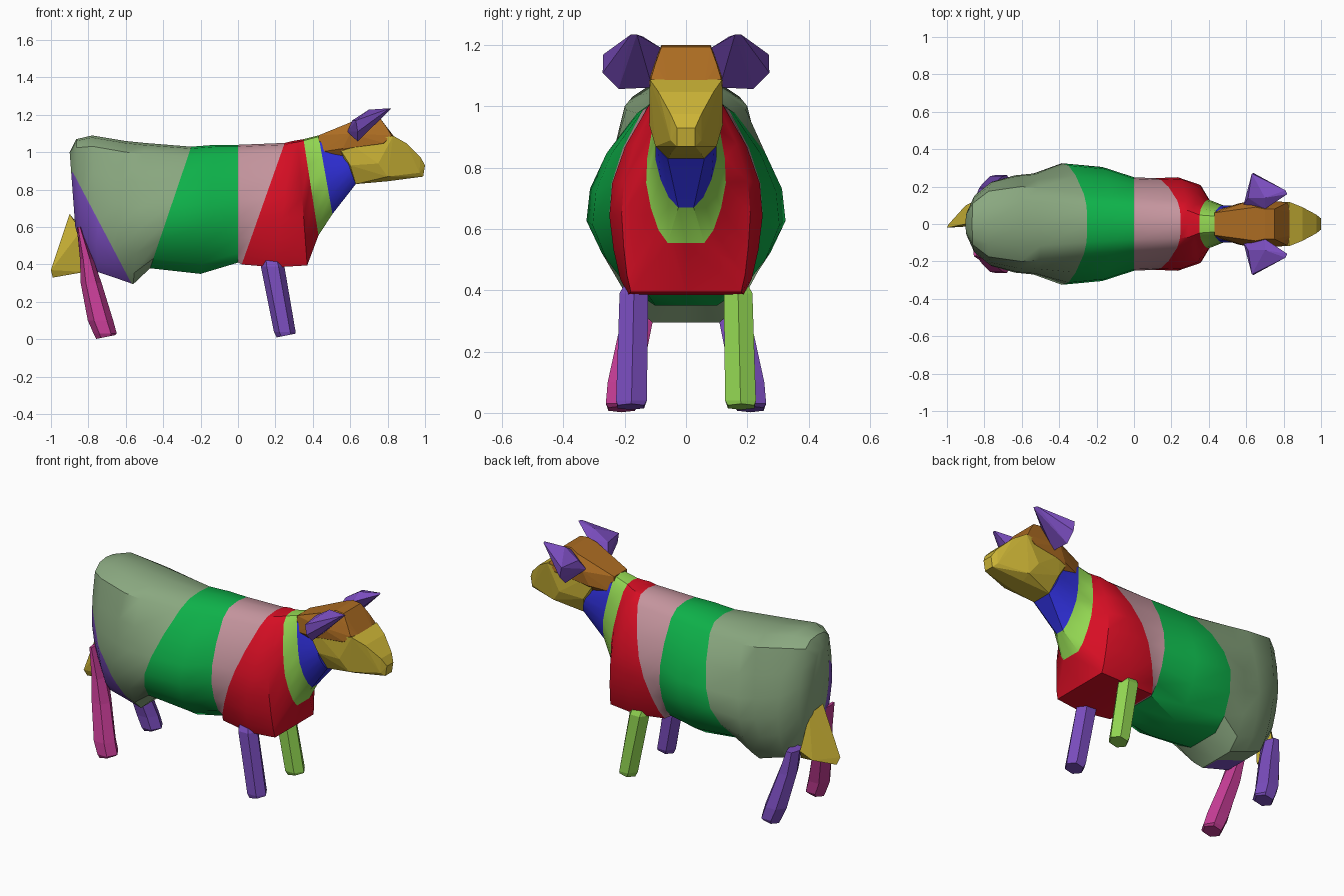
import bpy, bmesh, math
from mathutils import Vector

cube = bpy.data.objects.get("Cube")
if cube:
    bpy.data.objects.remove(cube, do_unlink=True)


def material(name, rgb):
    lin = [((c / 255 + 0.055) / 1.055) ** 2.4 for c in rgb]
    m = bpy.data.materials.new(name)
    m.use_nodes = True
    m.diffuse_color = (*lin, 1)
    m.node_tree.nodes["Principled BSDF"].inputs["Base Color"].default_value = (*lin, 1)
    return m


sage = material("sage", (138, 168, 128))
green = material("green", (14, 178, 74))
pink = material("pink", (197, 149, 158))
red = material("red", (215, 14, 36))
lime = material("lime", (147, 215, 82))
blue = material("blue", (46, 46, 212))
yellow = material("yellow", (204, 180, 54))
brown = material("brown", (172, 108, 34))
purple = material("purple", (122, 77, 190))
magenta = material("magenta", (196, 60, 148))


def finish(name, bm, mats):
    bmesh.ops.recalc_face_normals(bm, faces=bm.faces)
    mesh = bpy.data.meshes.new(name)
    bm.to_mesh(mesh)
    bm.free()
    for m in mats:
        mesh.materials.append(m)
    ob = bpy.data.objects.new(name, mesh)
    bpy.context.collection.objects.link(ob)
    return ob


def loft(bm, rings, slots):
    """Skin a list of point rings; slots gives a material index per span."""
    loops = [[bm.verts.new(p) for p in r] for r in rings]
    n = len(loops[0])
    for a, b, slot in zip(loops, loops[1:], slots):
        for i in range(n):
            j = (i + 1) % n
            bm.faces.new((a[i], a[j], b[j], b[i])).material_index = slot
    bm.faces.new(loops[0]).material_index = slots[0]
    bm.faces.new(loops[-1]).material_index = slots[-1]


def hull(name, pts, mat, mirror=False):
    bm = bmesh.new()
    if mirror:
        pts = pts + [(x, -y, z) for x, y, z in pts]
    for p in pts:
        bm.verts.new(p)
    res = bmesh.ops.convex_hull(bm, input=bm.verts)
    loose = {v for v in res["geom_interior"] if isinstance(v, bmesh.types.BMVert)}
    bmesh.ops.delete(bm, geom=list(loose), context="VERTS")
    return finish(name, bm, [mat])


def body_ring(xt, zt, xb, zb, wt, wm, wb):
    """Slanted section from a top and a bottom point with three half widths."""
    half = [(.985, wt * .6), (.92, wt), (.72, wt * .4 + wm * .6), (.54, wm * .93 + wt * .07),
            (.38, wm), (.22, wm * .78 + wb * .22), (.08, wm * .42 + wb * .58), (0, wb)]
    prof = [(1, 0)] + half + [(0, 0)] + [(t, -y) for t, y in reversed(half)]
    return [(xb + (xt - xb) * t, y, zb + (zt - zb) * t) for t, y in prof]


# Body and neck in slanted colour bands
sections = [
    ((-.90, 1.00, -.87, .60, .05, .08, .05), 0),
    ((-.865, 1.07, -.84, .50, .11, .155, .10), 0),
    ((-.78, 1.09, -.75, .36, .175, .225, .13), 0),
    ((-.60, 1.06, -.66, .33, .20, .26, .12), 0),
    ((-.50, 1.05, -.56, .295, .195, .27, .11), 0),
    ((-.25, 1.03, -.47, .38, .16, .325, .10), 1),
    ((-.12, 1.04, -.20, .35, .15, .305, .10), 1),
    ((0, 1.04, 0, .41, .14, .25, .14), 2),
    ((.25, 1.05, .02, .40, .125, .245, .17), 3),
    ((.29, 1.06, .20, .385, .12, .25, .19), 3),
    ((.32, 1.065, .37, .395, .10, .21, .18), 3),
    ((.35, 1.07, .43, .555, .08, .13, .06), 4),
    ((.43, 1.09, .505, .67, .07, .10, .025), 5),
    ((.56, 1.02, .63, .83, .07, .10, .06), 5),
]
bm = bmesh.new()
loft(bm, [body_ring(*s) for s, _ in sections], [slot for _, slot in sections[:-1]])

# Right thigh patch cut cleanly into the flank
normal = Vector((1.9, 0, 1)).normalized()
corner = Vector((-.86, 0, .85))
rear = [f for f in bm.faces
        if f.material_index == 0 and f.calc_center_median().y < -.01]
geom = rear + list({e for f in rear for e in f.edges}) + list({v for f in rear for v in f.verts})
bmesh.ops.bisect_plane(bm, geom=geom, plane_co=corner, plane_no=normal)
for f in bm.faces:
    c = f.calc_center_median()
    if f.material_index == 0 and c.y < -.05 and (c - corner).dot(normal) < 0 and c.x > -.88:
        f.material_index = 6
body = finish("body", bm, [sage, green, pink, red, lime, blue, purple])
bpy.ops.object.select_all(action="DESELECT")
body.select_set(True)
bpy.context.view_layer.objects.active = body
bpy.ops.object.shade_smooth_by_angle(angle=math.radians(32))


# Legs
def leg(name, path, side, mat):
    bm = bmesh.new()
    rings = [[(x + rx * math.cos(k * math.pi / 3), side * (y + ry * math.sin(k * math.pi / 3)),
               z + tilt * math.cos(k * math.pi / 3)) for k in range(6)]
             for x, y, z, rx, ry, tilt in path]
    loft(bm, rings, [0] * (len(path) - 1))
    finish(name, bm, [mat])


front_path = [(.17, .14, .47, .05, .04, 0), (.185, .17, .39, .063, .054, 0),
              (.25, .178, .04, .058, .058, 0), (.257, .18, .02, .05, .05, .01)]
hind_path = [(-.81, .14, .43, .035, .06, 0), (-.785, .16, .30, .056, .06, 0),
             (-.735, .202, .10, .068, .062, 0), (-.71, .208, .03, .062, .062, 0),
             (-.708, .21, .012, .05, .05, .01)]
hip = [(-.85, .12, .60, .012, .06, 0)]
leg("left_front_leg", front_path, 1, lime)
leg("right_front_leg", front_path, -1, purple)
leg("left_hind_leg", hind_path, 1, purple)
leg("right_hind_leg", hip + hind_path, -1, magenta)

# Tail
hull("tail", [(-.90, 0, .67), (-.86, .07, .62), (-.84, -.01, .58), (-1, -.02, .37),
              (-.99, 0, .33), (-.82, .09, .36), (-.82, .02, .36), (-.90, .10, .37),
              (-.84, .13, .42)], yellow)

# Head
hull("muzzle", [(.54, .10, 1.025), (.60, .105, .93), (.63, .06, .83), (.83, .118, 1.088),
                (.60, .11, 1.045), (.75, .12, .94), (.90, .09, 1.048), (.80, .10, .87),
                (.80, .05, .845), (.975, .05, .975), (1, .03, .93), (.99, .03, .87),
                (.97, .05, .89)], yellow, True)
hull("cranium", [(.43, .07, 1.0), (.43, .06, 1.09), (.56, .11, 1.02), (.56, .08, .98),
                 (.60, .118, 1.1), (.65, .09, 1.18), (.70, .08, 1.2), (.75, .08, 1.195),
                 (.78, .12, 1.05), (.80, .09, 1.03), (.82, .115, 1.09), (.79, .10, 1.14),
                 (.845, .06, 1.07)], brown, True)

# Ears
ear = [(.82, .16, 1.235), (.81, .18, 1.235), (.63, .27, 1.17), (.64, .272, 1.11),
       (.64, .22, 1.057), (.585, .10, 1.11), (.70, .08, 1.19), (.64, .11, 1.062),
       (.61, .14, 1.17), (.70, .14, 1.228)]
for name, side in (("left_ear", 1), ("right_ear", -1)):
    hull(name, [(x, side * y, z) for x, y, z in ear], purple)
